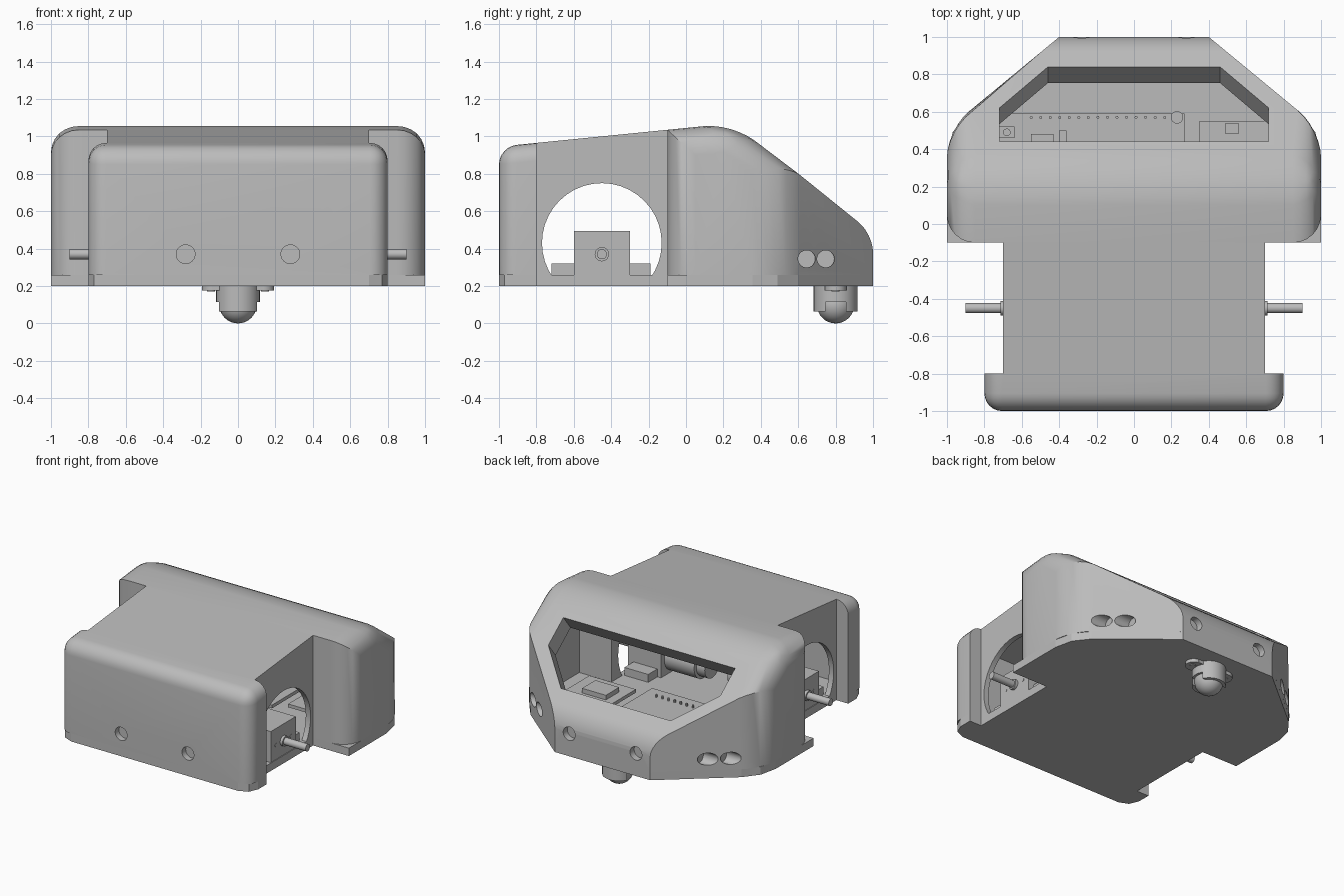
import bpy, bmesh, math
from mathutils import Vector, Matrix

old = bpy.data.objects.get("Cube")
if old:
    bpy.data.objects.remove(old, do_unlink=True)

GREY = (0.5, 0.5, 0.5, 1)
mat = bpy.data.materials.new("grey_plastic")
mat.use_nodes = True
mat.diffuse_color = GREY
mat.node_tree.nodes["Principled BSDF"].inputs["Base Color"].default_value = GREY


def finish(bm, name):
    bmesh.ops.recalc_face_normals(bm, faces=bm.faces)
    me = bpy.data.meshes.new(name)
    bm.to_mesh(me)
    bm.free()
    me.materials.append(mat)
    ob = bpy.data.objects.new(name, me)
    bpy.context.collection.objects.link(ob)
    return ob


def activate(ob):
    bpy.ops.object.select_all(action='DESELECT')
    ob.select_set(True)
    bpy.context.view_layer.objects.active = ob


def smooth(ob):
    activate(ob)
    bpy.ops.object.shade_smooth_by_angle(angle=math.radians(30))
    return ob


def box_bm(lo, hi):
    bm = bmesh.new()
    bmesh.ops.create_cube(bm, size=1)
    lo, hi = Vector(lo), Vector(hi)
    for v in bm.verts:
        v.co = (lo + hi) / 2 + v.co * (hi - lo)
    return bm


def box(name, lo, hi):
    return finish(box_bm(lo, hi), name)


def cyl(name, centre, r, length, axis='Z', segs=32):
    bm = bmesh.new()
    rot = {'X': Matrix.Rotation(math.pi / 2, 4, 'Y'),
           'Y': Matrix.Rotation(math.pi / 2, 4, 'X'), 'Z': Matrix()}[axis]
    bmesh.ops.create_cone(bm, cap_ends=True, segments=segs, radius1=r, radius2=r,
                          depth=length, matrix=Matrix.Translation(centre) @ rot)
    return smooth(finish(bm, name))


def prism(name, bottom, top):
    bm = bmesh.new()
    a = [bm.verts.new(p) for p in bottom]
    b = [bm.verts.new(p) for p in top]
    bm.faces.new(a[::-1])
    bm.faces.new(b)
    for i in range(len(a)):
        j = (i + 1) % len(a)
        bm.faces.new((a[i], a[j], b[j], b[i]))
    return finish(bm, name)


def slice_off(bm, point, normal):
    cut = bmesh.ops.bisect_plane(bm, geom=bm.verts[:] + bm.edges[:] + bm.faces[:],
                                 plane_co=point, plane_no=normal, clear_outer=True)
    edges = [e for e in cut["geom_cut"] if isinstance(e, bmesh.types.BMEdge)]
    bmesh.ops.edgeloop_fill(bm, edges=edges)


def round_edges(bm, rule, width):
    edges = [e for e in bm.edges if rule((e.verts[0].co + e.verts[1].co) / 2)]
    bmesh.ops.bevel(bm, geom=edges, offset=width, segments=6, profile=0.5,
                    affect='EDGES', clamp_overlap=False)


def carve(ob, cutters):
    activate(ob)
    for c in cutters:
        m = ob.modifiers.new("cut", 'BOOLEAN')
        m.operation, m.solver, m.object = 'DIFFERENCE', 'EXACT', c
        bpy.ops.object.modifier_apply(modifier=m.name)


ROOF_P, ROOF_N = Vector((0, 0, 1.045)), Vector((0, -0.1, 1)).normalized()
SLOPE_P, SLOPE_N = Vector((0, 0.3, 1.03)), Vector((0, 0.785, 1)).normalized()
CREASE_Y, FLOOR = 0.249, 0.26


def nose_bm(half, y0, y1, z0, wall, slope_wall):
    """Wide body: sloped roof, sloped face and chamfered corners."""
    bm = box_bm((-half, y0, z0), (half, y1, 1.3))
    slice_off(bm, ROOF_P - ROOF_N * wall, ROOF_N)
    slice_off(bm, SLOPE_P - SLOPE_N * slope_wall, SLOPE_N)
    for s in (-1, 1):
        n = Vector((s * 0.495, 0.6, 0)).normalized()
        slice_off(bm, Vector((s * 0.4, 1, 0)) - n * wall, n)
    return bm


# Shells
bm = nose_bm(1, -0.1, 1, FLOOR, 0, 0)
round_edges(bm, lambda m: m.y > 0.99 and abs(m.x) < 0.01 and m.z > 0.4, 0.1)
round_edges(bm, lambda m: (abs(m.x) > 0.99 and m.z > FLOOR + 0.01)
            or (abs(m.x) < 0.01 and abs(m.y - CREASE_Y) < 0.02), 0.15)
wide_shell = finish(bm, "wide_shell")

bm = box_bm((-0.8, -1, FLOOR), (0.8, -0.1, 1.3))
slice_off(bm, ROOF_P, ROOF_N)
round_edges(bm, lambda m: m.z > FLOOR + 0.01 and m.y < -0.11
            and (abs(m.x) > 0.79 or m.z > 0.9), 0.095)
rear_shell = finish(bm, "rear_shell")

# Cutters: cavities, wheel wells, window and sensor holes
bm = box_bm((-0.66, -0.94, 0.1), (0.66, 0.05, 1.3))
slice_off(bm, ROOF_P - ROOF_N * 0.05, ROOF_N)
rear_cavity = finish(bm, "rear_cavity")
nose_cavity = finish(nose_bm(0.93, -0.05, 0.93, 0.1, 0.08, 0.14), "nose_cavity")
wells = [box("wheel_well", (min(s * 0.7, s * 1.2), -0.8, 0.1),
             (max(s * 0.7, s * 1.2), -0.05, 1.4)) for s in (-1, 1)]
wheel_hole = cyl("wheel_hole", (0, -0.45, 0.43), 0.32, 1.8, 'X', 40)

half = [(0.72, 0.44), (0.72, 0.62), (0.46, 0.84)]
outline = [Vector((x, y, 1.265 - 0.785 * y))
           for x, y in half + [(-x, y) for x, y in half[::-1]]]
window = prism("window", [p - SLOPE_N * 0.25 for p in outline],
               [p + SLOPE_N * 0.1 for p in outline])

rear_eyes, nose_eyes = [], []
for s in (-1, 1):
    rear_eyes.append(cyl("eye", (s * 0.28, -1, 0.37), 0.05, 0.09, 'Y'))
    nose_eyes.append(cyl("eye", (s * 0.28, 1, 0.37), 0.05, 0.1, 'Y'))
    for y in (0.645, 0.747):
        surface_x = 0.4 + (1 - y) / 0.825
        nose_eyes.append(cyl("eye", (s * (surface_x + 0.06), y, 0.345), 0.046, 0.26, 'X'))

carve(rear_shell, [rear_cavity, wheel_hole] + wells + rear_eyes)
carve(wide_shell, [nose_cavity, rear_cavity, window] + nose_eyes)
for c in [rear_cavity, nose_cavity, wheel_hole, window] + wells + rear_eyes + nose_eyes:
    bpy.data.objects.remove(c, do_unlink=True)
smooth(rear_shell)
smooth(wide_shell)

# Base plate
half = [(0.7, -1), (0.77, -0.97), (0.8, -0.9), (0.8, -0.8), (0.7, -0.8), (0.7, -0.1),
        (1, -0.1), (1, 0.355), (0.97, 0.49), (0.884, 0.6), (0.4, 1)]
plan = half + [(-x, y) for x, y in half[::-1]]
prism("base_plate", [(x, y, 0.2) for x, y in plan], [(x, y, FLOOR) for x, y in plan])

# Drive motors
for side, s in (("left", 1), ("right", -1)):
    def span(name, x0, x1, y0, y1, z0, z1):
        box(side + name, (min(s * x0, s * x1), y0, z0), (max(s * x0, s * x1), y1, z1))
    span("_gearbox", 0.42, 0.695, -0.6, -0.3, FLOOR, 0.495)
    span("_motor_bracket", 0.45, 0.65, -0.72, -0.19, FLOOR, 0.32)
    cyl(side + "_motor", (s * 0.3, -0.45, 0.38), 0.11, 0.26, 'X')
    cyl(side + "_motor_cap", (s * 0.13, -0.45, 0.38), 0.09, 0.07, 'X')
    cyl(side + "_hub", (s * 0.7, -0.45, 0.37), 0.038, 0.03, 'X')
    cyl(side + "_axle", (s * 0.78, -0.45, 0.37), 0.027, 0.24, 'X')
    for y in (-0.54, -0.36):
        cyl(side + "_screw", (s * 0.695, y, 0.37), 0.013, 0.006, 'X', 12)

# Circuit boards
box("main_board", (-0.72, 0.02, 0.32), (0.27, 0.59, 0.345))
box("side_board", (0.35, 0.1, 0.32), (0.74, 0.55, 0.345))
box("chip", (0.49, 0.48, 0.345), (0.56, 0.54, 0.38))
box("large_chip", (0.42, 0.2, 0.345), (0.62, 0.36, 0.38))
box("button_body", (-0.72, 0.46, 0.345), (-0.64, 0.52, 0.39))
cyl("button", (-0.68, 0.49, 0.395), 0.02, 0.02)
box("socket", (-0.55, 0.34, 0.345), (-0.43, 0.48, 0.42))
box("connector", (-0.4, 0.36, 0.345), (-0.36, 0.5, 0.4))
cyl("mount_post", (0.23, 0.57, 0.32), 0.033, 0.12)
for row_y in (0.12, 0.57):
    for i in range(15):
        cyl("pin", (-0.55 + i * 0.051, row_y, 0.35), 0.008, 0.03, 'Z', 8)

# Caster
housing = cyl("caster_housing", (0, 0.8, 0.133), 0.117, 0.136)
notch = box("caster_notch", (-0.2, 0.745, 0), (0.2, 0.855, 0.115))
carve(housing, [notch])
bpy.data.objects.remove(notch, do_unlink=True)
box("caster_flange", (-0.14, 0.74, 0.175), (0.14, 0.86, 0.2))
for s in (-1, 1):
    cyl("caster_ear", (s * 0.135, 0.8, 0.1875), 0.058, 0.025)
    cyl("caster_screw", (s * 0.145, 0.8, 0.174), 0.022, 0.008, 'Z', 16)
bm = bmesh.new()
bmesh.ops.create_uvsphere(bm, u_segments=32, v_segments=16, radius=0.1,
                          matrix=Matrix.Translation((0, 0.8, 0.1)))
smooth(finish(bm, "caster_ball"))
